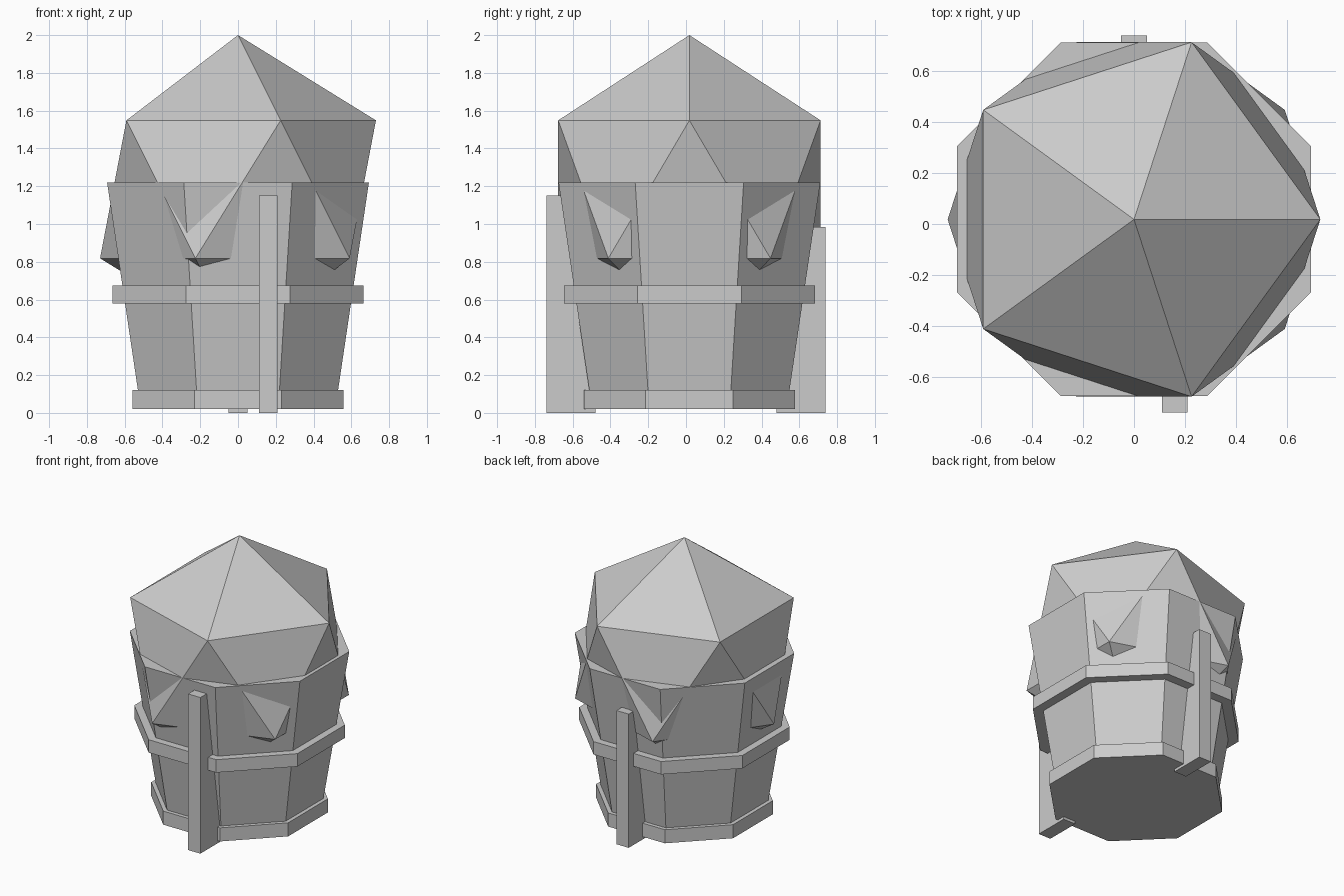
import bpy, bmesh, math
from mathutils import Matrix

if "Cube" in bpy.data.objects:
    bpy.data.objects.remove(bpy.data.objects["Cube"])

CY = 0.018  # tub and crown sit slightly behind the origin

grey = bpy.data.materials.new("plain grey")
grey.diffuse_color = (0.6, 0.6, 0.6, 1)
grey.use_nodes = True
grey.node_tree.nodes["Principled BSDF"].inputs["Base Color"].default_value = grey.diffuse_color


def finish(name, bm):
    me = bpy.data.meshes.new(name)
    bm.to_mesh(me)
    bm.free()
    me.materials.append(grey)
    ob = bpy.data.objects.new(name, me)
    bpy.context.collection.objects.link(ob)
    return ob


def octagon(name, half_bottom, half_top, z0, z1):
    """Eight-sided frustum with flats facing the axes; halves are flat distances."""
    k = 1 / math.cos(math.pi / 8)
    bm = bmesh.new()
    bmesh.ops.create_cone(
        bm, cap_ends=True, segments=8, radius1=half_bottom * k,
        radius2=half_top * k, depth=z1 - z0)
    # make sure a flat, not a corner, faces +x
    if any(abs(v.co.y) < 1e-4 for v in bm.verts):
        bmesh.ops.rotate(bm, verts=bm.verts, matrix=Matrix.Rotation(math.pi / 8, 3, 'Z'))
    bmesh.ops.translate(bm, verts=bm.verts, vec=(0, CY, (z0 + z1) / 2))
    return finish(name, bm)


def box(name, lo, hi):
    size = [b - a for a, b in zip(lo, hi)]
    mid = [(a + b) / 2 for a, b in zip(lo, hi)]
    bm = bmesh.new()
    bmesh.ops.create_cube(bm, size=1, matrix=Matrix.Translation(mid) @ Matrix.Diagonal((*size, 1)))
    return finish(name, bm)


# Tapered tub and its two hoops
octagon("tub", 0.515, 0.693, 0.02, 1.22)
octagon("lower_hoop", 0.558, 0.558, 0.02, 0.12)
octagon("middle_hoop", 0.665, 0.665, 0.58, 0.675)

# Faceted crown whose lower points poke through the tub
bm = bmesh.new()
bmesh.ops.create_icosphere(bm, subdivisions=1, radius=0.8165,
                           matrix=Matrix.Translation((0, CY, 1.1835)))
finish("crown", bm)

# Upright posts, front and back
box("front_post", (0.11, -0.738, 0), (0.21, -0.48, 1.15))
box("back_post", (-0.05, 0.48, 0), (0.05, 0.738, 0.985))
